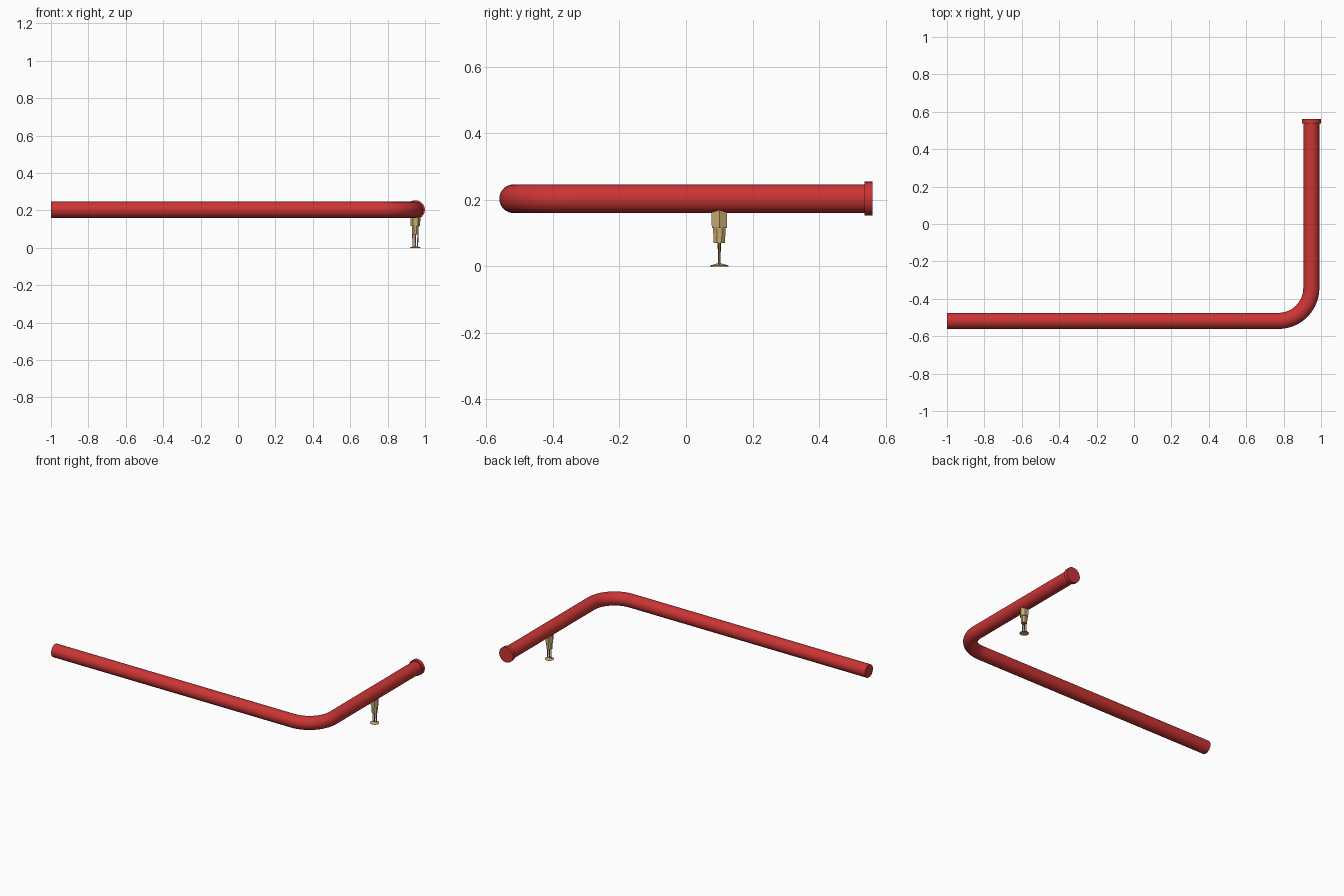
import bpy, bmesh, math
from mathutils import Vector, Matrix

if "Cube" in bpy.data.objects:
    bpy.data.objects.remove(bpy.data.objects["Cube"])


def material(name, rgb):
    m = bpy.data.materials.new(name)
    m.use_nodes = True
    m.diffuse_color = (*rgb, 1)
    m.node_tree.nodes["Principled BSDF"].inputs["Base Color"].default_value = (*rgb, 1)
    return m


RED = material("pipe red", (0.6, 0.035, 0.035))
BRASS = material("brass", (0.58, 0.41, 0.17))

PIPE_R, AXIS_Z = 0.043, 0.203
LONG_Y, SHORT_X = -0.518, 0.948
BEND = 0.176
HEAD_Y = 0.1


def finish(name, bm, mat, smooth=True):
    bmesh.ops.recalc_face_normals(bm, faces=bm.faces)
    mesh = bpy.data.meshes.new(name)
    bm.to_mesh(mesh)
    bm.free()
    mesh.materials.append(mat)
    ob = bpy.data.objects.new(name, mesh)
    bpy.context.collection.objects.link(ob)
    if smooth:
        bpy.ops.object.select_all(action='DESELECT')
        ob.select_set(True)
        bpy.context.view_layer.objects.active = ob
        bpy.ops.object.shade_smooth_by_angle(angle=math.radians(35))
    return ob


def rod(name, start, end, r1, r2, mat, sides=40, turn=0.0):
    """Closed cylinder or cone between two points."""
    a, b = Vector(start), Vector(end)
    d = b - a
    place = (Matrix.Translation((a + b) / 2)
             @ d.to_track_quat('Z', 'Y').to_matrix().to_4x4()
             @ Matrix.Rotation(turn, 4, 'Z'))
    bm = bmesh.new()
    bmesh.ops.create_cone(bm, cap_ends=True, segments=sides, radius1=r1,
                          radius2=r2, depth=d.length, matrix=place)
    return finish(name, bm, mat, smooth=sides > 8)


def head_part(name, top, bottom, r_top, r_bottom, mat, sides=24, turn=0.0):
    """Part of the sprinkler head, on its vertical axis."""
    return rod(name, (SHORT_X, HEAD_Y, bottom), (SHORT_X, HEAD_Y, top),
               r_bottom, r_top, mat, sides, turn)


# Straight pipes and end cap
rod("long_pipe", (-1, LONG_Y, AXIS_Z), (SHORT_X - BEND, LONG_Y, AXIS_Z), PIPE_R, PIPE_R, RED)
rod("short_pipe", (SHORT_X, LONG_Y + BEND, AXIS_Z), (SHORT_X, 0.54, AXIS_Z), PIPE_R, PIPE_R, RED)
rod("end_cap", (SHORT_X, 0.536, AXIS_Z), (SHORT_X, 0.561, AXIS_Z), 0.051, 0.051, RED)

# Elbow: a circle swept a quarter turn
bm = bmesh.new()
start = (Matrix.Translation((SHORT_X - BEND, LONG_Y, AXIS_Z))
         @ Matrix.Rotation(math.pi / 2, 4, 'Y'))
ring = bmesh.ops.create_circle(bm, segments=40, radius=PIPE_R, matrix=start)["verts"]
edges = list({e for v in ring for e in v.link_edges})
bmesh.ops.spin(bm, geom=ring + edges, cent=(SHORT_X - BEND, LONG_Y + BEND, AXIS_Z),
               axis=(0, 0, 1), angle=math.pi / 2, steps=20)
finish("elbow", bm, RED)

# Sprinkler body
head_part("hex_fitting", 0.175, 0.115, 0.027, 0.026, BRASS, 6, math.pi / 6)
head_part("sprinkler_body", 0.116, 0.07, 0.02, 0.019, BRASS, 8, math.pi / 8)

# Frame arms
for side, label in ((-1, "right"), (1, "left")):
    rod(label + "_frame_arm", (SHORT_X + side * 0.014, HEAD_Y, 0.072),
        (SHORT_X + side * 0.012, HEAD_Y, 0.005), 0.003, 0.003, BRASS, 8)

# Heat bulb with its seat
head_part("heat_bulb", 0.07, 0.025, 0.005, 0.004, RED, 16)
head_part("bulb_seat", 0.026, 0.005, 0.004, 0.003, BRASS, 16)

# Deflector plate
head_part("deflector", 0.008, 0.002, 0.008, 0.028, BRASS, 32)
head_part("deflector_rim", 0.002, 0.0, 0.028, 0.028, BRASS, 32)
